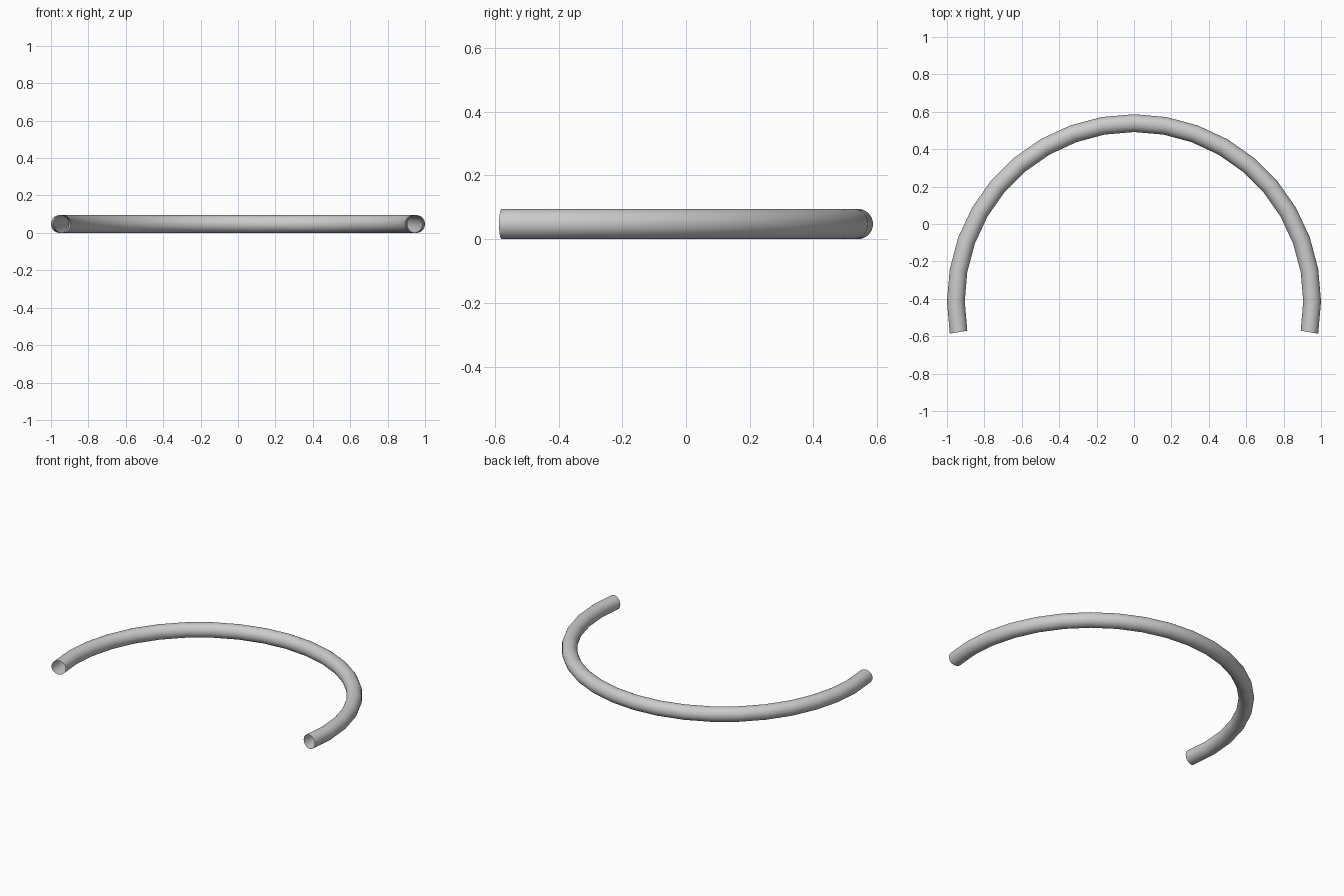
import bpy, bmesh, math
from mathutils import Matrix, Vector

if "Cube" in bpy.data.objects:
    bpy.data.objects.remove(bpy.data.objects["Cube"])

TUBE_R = 0.0475            # tube radius
RING_R = 1.0 - TUBE_R      # radius of the tube's centre line
END = math.radians(10)     # the arc runs 10 degrees past a half circle each side
CY = -(1 - math.sin(END)) / 2
STEPS = 20
CENTRE = Vector((0, CY, TUBE_R))

# Circular profile placed at the right-hand end of the arc
bm = bmesh.new()
place = (Matrix.Translation(CENTRE) @ Matrix.Rotation(-END, 4, 'Z')
         @ Matrix.Translation((RING_R, 0, 0)) @ Matrix.Rotation(math.pi / 2, 4, 'X'))
bmesh.ops.create_circle(bm, cap_ends=False, segments=32, radius=TUBE_R, matrix=place)

# Sweep it round to make the open-ended tube
bmesh.ops.spin(bm, geom=bm.edges[:], cent=CENTRE, axis=(0, 0, 1),
               angle=math.pi + 2 * END, steps=STEPS, use_duplicate=False)
bmesh.ops.recalc_face_normals(bm, faces=bm.faces[:])
for f in bm.faces:
    f.smooth = True

mesh = bpy.data.meshes.new("curved_tube")
bm.to_mesh(mesh)
bm.free()
tube = bpy.data.objects.new("curved_tube", mesh)
bpy.context.collection.objects.link(tube)
